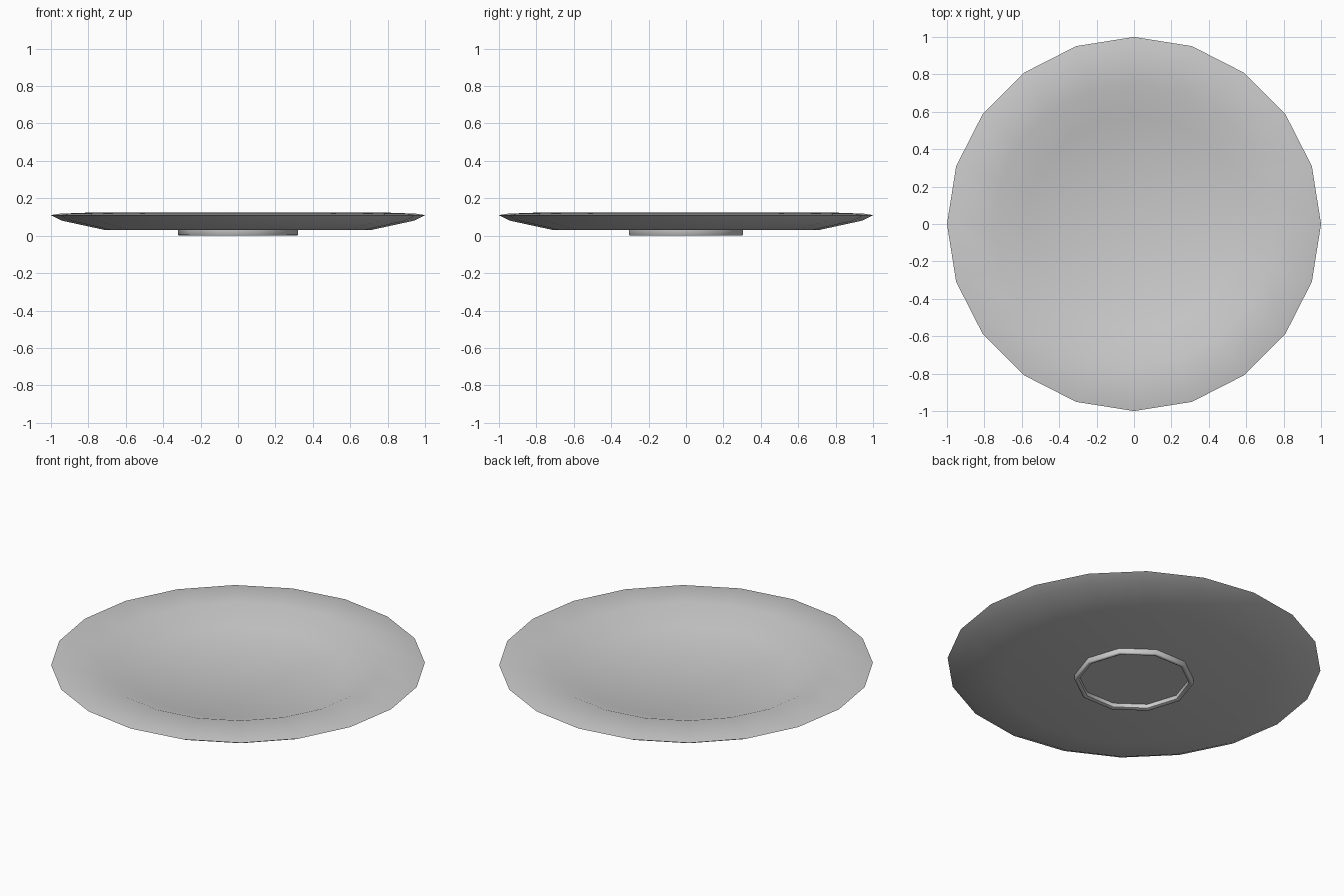
import bpy, bmesh
from math import cos, sin, tau

if "Cube" in bpy.data.objects:
    bpy.data.objects.remove(bpy.data.objects["Cube"])


def lathe(name, profile, sides, angle):
    """Revolve (radius, z) points; radius 0 ends become poles."""
    bm = bmesh.new()
    rings = []
    for r, z in profile:
        if r == 0:
            rings.append([bm.verts.new((0, 0, z))] * sides)
        else:
            rings.append([bm.verts.new((r * cos(tau * i / sides), r * sin(tau * i / sides), z))
                          for i in range(sides)])
    for a, b in zip(rings, rings[1:]):
        for i in range(sides):
            j = (i + 1) % sides
            bm.faces.new(list(dict.fromkeys((a[i], a[j], b[j], b[i]))))
    bmesh.ops.recalc_face_normals(bm, faces=bm.faces)
    mesh = bpy.data.meshes.new(name)
    bm.to_mesh(mesh)
    bm.free()
    obj = bpy.data.objects.new(name, mesh)
    bpy.context.collection.objects.link(obj)
    bpy.ops.object.select_all(action='DESELECT')
    obj.select_set(True)
    bpy.context.view_layer.objects.active = obj
    bpy.ops.object.shade_smooth_by_angle(angle=angle)
    return obj


# Shallow dish: underside, rim, sloped lip, flat floor
lathe("plate", [(0, 0.03), (0.71, 0.03), (0.94, 0.08), (1.0, 0.11), (0.95, 0.118),
                (0.75, 0.125), (0.58, 0.06), (0, 0.055)], 20, 0.7)

# Thin ten-sided foot ring, recessed in the middle
lathe("foot_ring", [(0.32, 0.035), (0.32, 0.005), (0.315, 0), (0.305, 0), (0.295, 0.005),
                    (0.295, 0.028), (0, 0.028)], 10, 0.9)
